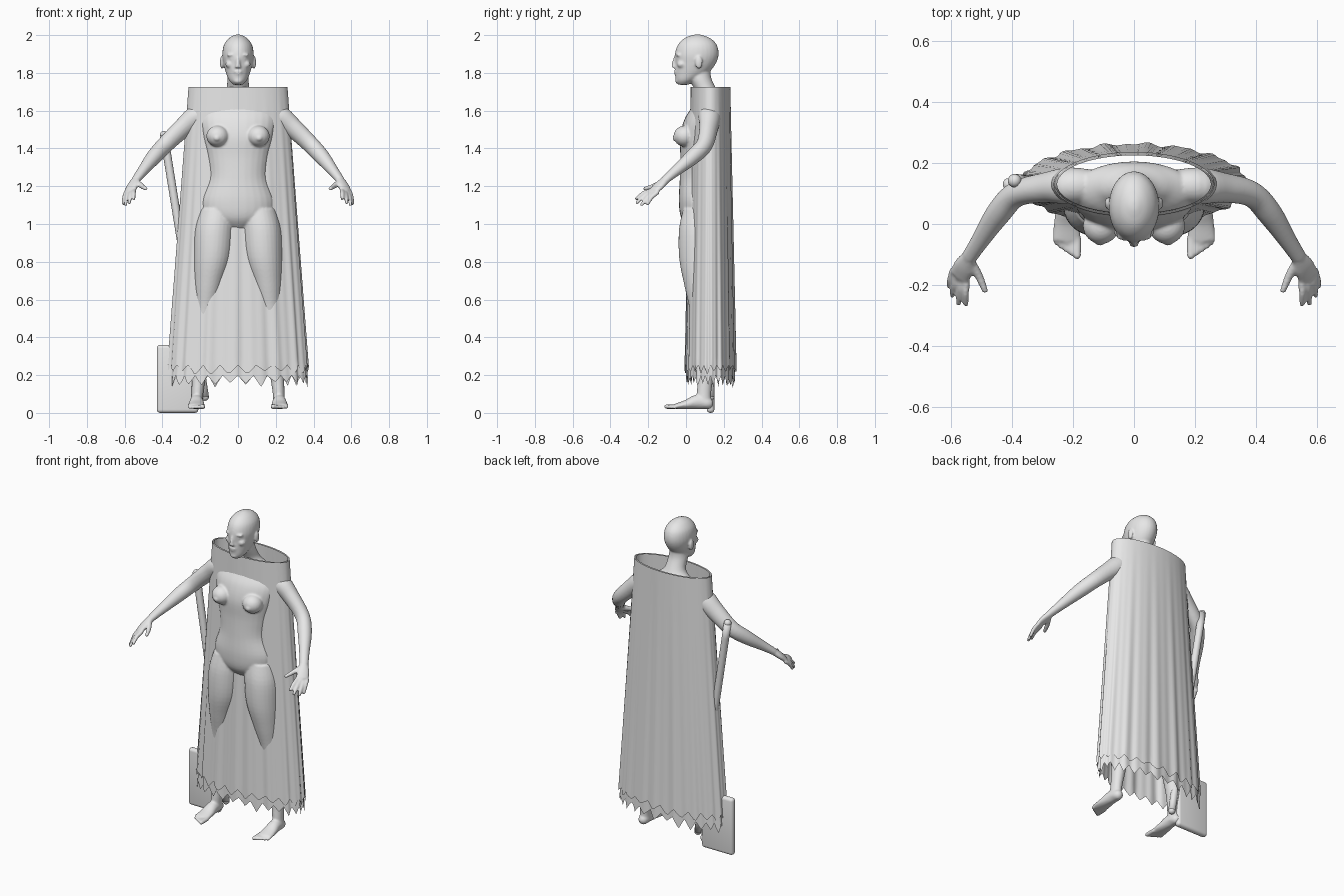
import bpy, bmesh, math, random
from mathutils import Vector, Matrix

random.seed(4)
if "Cube" in bpy.data.objects:
    bpy.data.objects.remove(bpy.data.objects["Cube"])

clay = bpy.data.materials.new("light grey")
clay.use_nodes = True
GREY = (0.8, 0.8, 0.8, 1)
clay.diffuse_color = GREY
clay.node_tree.nodes["Principled BSDF"].inputs["Base Color"].default_value = GREY


def finish(name, bm, smooth=True):
    mesh = bpy.data.meshes.new(name)
    bmesh.ops.recalc_face_normals(bm, faces=bm.faces)
    bm.to_mesh(mesh)
    bm.free()
    mesh.materials.append(clay)
    for p in mesh.polygons:
        p.use_smooth = smooth
    ob = bpy.data.objects.new(name, mesh)
    bpy.context.scene.collection.objects.link(ob)
    return ob


def ball(bm, loc, size):
    m = Matrix.Translation(loc) @ Matrix.Diagonal((*size, 1))
    bmesh.ops.create_uvsphere(bm, u_segments=20, v_segments=12, radius=1, matrix=m)


def resample(pts, steps=5):
    # smooth path through (x, y, z, width, depth) points
    ps = [pts[0]] + list(pts) + [pts[-1]]
    out = []
    for i in range(1, len(ps) - 2):
        for k in range(steps):
            t = k / steps
            out.append([0.5 * (2 * b + (c - a) * t + (2 * a - 5 * b + 4 * c - d) * t * t
                               + (3 * b - a - 3 * c + d) * t ** 3)
                        for a, b, c, d in zip(*ps[i - 1:i + 3])])
    return out + [list(pts[-1])]


def loft(bm, pts, flat=True, side=(1, 0, 0), n=28):
    # elliptical rings along a path; flat keeps each ring horizontal
    path = resample(pts)
    rings = []
    for i, p in enumerate(path):
        a, b = path[max(i - 1, 0)], path[min(i + 1, len(path) - 1)]
        t = Vector((0, 0, 1)) if flat else (Vector(b[:3]) - Vector(a[:3])).normalized()
        u = Vector(side)
        u = (u - t * u.dot(t)).normalized()
        v = t.cross(u)
        rings.append([bm.verts.new(Vector(p[:3]) + u * p[3] * math.cos(w) + v * p[4] * math.sin(w))
                      for w in (2 * math.pi * k / n for k in range(n))])
    for r, s in zip(rings, rings[1:]):
        for k in range(n):
            bm.faces.new((r[k], r[(k + 1) % n], s[(k + 1) % n], s[k]))
    bm.faces.new(rings[0])
    bm.faces.new(rings[-1])
    if not flat:
        for p in (pts[0], pts[-1]):
            r = min(p[3:])
            ball(bm, p[:3], (r, r, r))


# ---- body: overlapping volumes fused into one skin
bm = bmesh.new()

# torso and neck
loft(bm, [(0, .08, .97, .06, .06), (0, .075, 1.03, .17, .10), (0, .07, 1.12, .195, .108),
          (0, .07, 1.24, .158, .103), (0, .07, 1.35, .165, .10), (0, .08, 1.46, .19, .112),
          (0, .095, 1.55, .205, .105), (0, .115, 1.61, .19, .09), (0, .125, 1.655, .12, .07),
          (0, .11, 1.70, .066, .058), (0, .075, 1.77, .056, .06), (0, .07, 1.82, .05, .06)])
# skull and jaw
loft(bm, [(0, -.014, 1.737, .024, .026), (0, .0, 1.76, .047, .054), (0, .03, 1.80, .064, .088),
          (0, .05, 1.85, .077, .108), (0, .057, 1.90, .083, .116), (0, .06, 1.95, .074, .102),
          (0, .06, 1.985, .046, .066), (0, .06, 2.003, .012, .016)])
# nose, lips and chin
loft(bm, [(0, -.052, 1.885, .009, .012), (0, -.062, 1.85, .011, .014), (0, -.062, 1.828, .019, .014)], n=16)
ball(bm, (0, -.055, 1.807), (.024, .010, .006))
ball(bm, (0, -.053, 1.795), (.021, .010, .006))
ball(bm, (0, -.040, 1.758), (.026, .018, .016))

for s in (1, -1):
    # brow, cheek, eye and ear
    ball(bm, (s * .032, -.038, 1.895), (.028, .017, .010))
    ball(bm, (s * .043, -.022, 1.845), (.024, .026, .020))
    ball(bm, (s * .032, -.038, 1.875), (.014, .011, .007))
    ball(bm, (s * .086, .068, 1.855), (.010, .020, .034))
    # breast
    ball(bm, (s * .108, -.006, 1.465), (.060, .060, .056))
    ball(bm, (s * .112, -.052, 1.455), (.020, .020, .018))
    # leg
    loft(bm, [(s * .11, .075, 1.08, .09, .09), (s * .125, .07, .97, .104, .107),
              (s * .135, .068, .82, .100, .104), (s * .155, .075, .68, .078, .085),
              (s * .17, .085, .55, .060, .066), (s * .185, .105, .40, .058, .064),
              (s * .205, .105, .22, .040, .044), (s * .215, .095, .10, .031, .038),
              (s * .218, .095, .04, .033, .042)])
    # foot and toes
    loft(bm, [(s * .218, .115, .050, .032, .030), (s * .219, .06, .058, .036, .038),
              (s * .220, .0, .044, .043, .024), (s * .221, -.055, .035, .047, .014)], flat=False)
    for k in range(5):
        r = .013 - .0012 * k
        x = .186 + .0175 * k
        loft(bm, [(s * x, -.045, .034, r, r),
                  (s * x, -.103 + .010 * k, .020 + r, r, r)], flat=False, n=12)
    # arm
    loft(bm, [(s * .15, .125, 1.575, .055, .055), (s * .215, .125, 1.568, .060, .064),
              (s * .29, .12, 1.51, .048, .054), (s * .385, .098, 1.42, .042, .046),
              (s * .445, .035, 1.355, .041, .041), (s * .505, -.055, 1.28, .030, .028),
              (s * .54, -.108, 1.235, .026, .021)], flat=False, side=(s * .7, .7, 0))
    # palm
    loft(bm, [(s * .538, -.105, 1.237, .024, .020), (s * .557, -.140, 1.205, .036, .019),
              (s * .572, -.172, 1.175, .036, .014)], flat=False, side=(s * .75, .62, -.1))
    # fingers and thumb
    tips = [(.551, -.262, 1.135), (.575, -.260, 1.113), (.596, -.234, 1.103), (.606, -.203, 1.107)]
    for k, (x, y, z) in enumerate(tips):
        base = Vector((.549 + .015 * k, -.186 + .011 * k, 1.177 - .004 * k))
        mid = base.lerp(Vector((x, y, z)), .5) + Vector((.002, -.003, .006))
        loft(bm, [(s * base.x, base.y, base.z, .012, .012), (s * mid.x, mid.y, mid.z, .0115, .0115),
                  (s * x, y, z, .0095, .0095)], flat=False, n=12)
    loft(bm, [(s * .537, -.122, 1.222, .018, .016), (s * .508, -.172, 1.20, .014, .014),
              (s * .489, -.218, 1.187, .0105, .0105)], flat=False, side=(0, 0, 1), n=12)

body = finish("body", bm)
fuse = body.modifiers.new("fuse", 'REMESH')
fuse.mode = 'VOXEL'
fuse.voxel_size = .006
fuse.use_smooth_shade = True
soften = body.modifiers.new("soften", 'SMOOTH')
soften.factor = .5
soften.iterations = 5


# ---- cape: two flared layers with ragged hems
def cape(name, inset, hem, depth, teeth, n=168, rows=24):
    bm = bmesh.new()
    tips = [random.uniform(.5, 1) for _ in range(teeth)]
    rings = []
    for j in range(rows + 1):
        f = j / rows
        ring = []
        for k in range(n):
            w = 2 * math.pi * k / n
            u = k / n * teeth
            notch = (1 - abs(2 * (u % 1) - 1)) * tips[int(u)]
            bottom = hem + depth * (.5 - notch)
            z = 1.725 + (bottom - 1.725) * f
            g = (1.725 - z) / 1.5
            fold = g * (.004 * math.sin(18 * w) + .003 * math.sin(31 * w + 1))
            rx = .262 + .110 * g - inset + fold
            ry = .105 + .028 * g - inset + fold
            ring.append(bm.verts.new((rx * math.cos(w), .13 + ry * math.sin(w), z)))
        rings.append(ring)
    for r, s in zip(rings, rings[1:]):
        for k in range(n):
            bm.faces.new((r[k], r[(k + 1) % n], s[(k + 1) % n], s[k]))
    return finish(name, bm)


cape("cape_outer", 0, .225, .055, 24)
cape("cape_lining", .010, .165, .065, 28)

# ---- axe: leaning handle and rounded slab blade
bm = bmesh.new()
loft(bm, [(-.392, .142, 1.47, .022, .022), (-.28, .136, .77, .021, .021),
          (-.175, .13, .085, .021, .021)], flat=False, n=20)
finish("axe_handle", bm)

bm = bmesh.new()
bmesh.ops.create_cube(bm, size=1, matrix=Matrix.Translation((-.32, .13, .18)) @ Matrix.Diagonal((.22, .04, .36, 1)))
blade = finish("axe_blade", bm, smooth=False)
round_off = blade.modifiers.new("rounded", 'BEVEL')
round_off.width = .018
round_off.segments = 4
for p in blade.data.polygons:
    p.use_smooth = True
